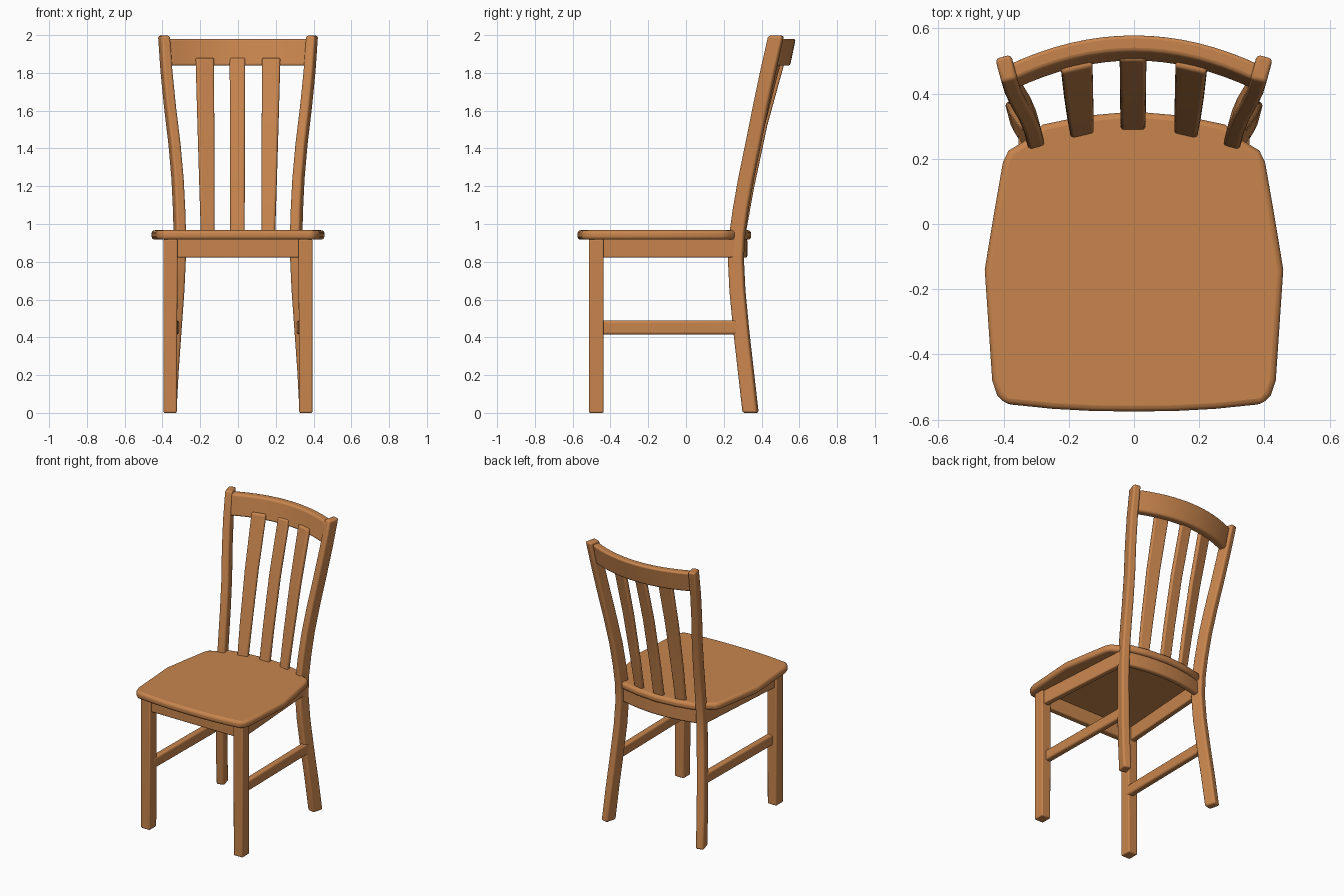
import bpy, bmesh, math
from mathutils import Vector

cube = bpy.data.objects.get("Cube")
if cube:
    bpy.data.objects.remove(cube)

wood = bpy.data.materials.new("warm wood")
wood.use_nodes = True
WOOD = (0.58, 0.235, 0.075, 1)
wood.diffuse_color = WOOD
wood.node_tree.nodes["Principled BSDF"].inputs["Base Color"].default_value = WOOD


def finish(name, bm, bevel):
    """Turn a bmesh into a wooden part with rounded edges."""
    bmesh.ops.recalc_face_normals(bm, faces=bm.faces)
    mesh = bpy.data.meshes.new(name)
    bm.to_mesh(mesh)
    bm.free()
    mesh.materials.append(wood)
    obj = bpy.data.objects.new(name, mesh)
    bpy.context.collection.objects.link(obj)
    bpy.ops.object.select_all(action='DESELECT')
    obj.select_set(True)
    bpy.context.view_layer.objects.active = obj
    bpy.ops.object.shade_smooth_by_angle(angle=math.radians(40))
    mod = obj.modifiers.new("rounded edges", 'BEVEL')
    mod.width, mod.segments = bevel, 3
    mod.limit_method, mod.angle_limit = 'ANGLE', math.radians(40)
    return obj


def sweep(name, stations, bevel=0.012):
    """Four-sided bar through stations of (centre, half side u, half side v)."""
    bm = bmesh.new()
    rings = []
    for c, u, v in stations:
        c, u, v = Vector(c), Vector(u), Vector(v)
        rings.append([bm.verts.new(p) for p in (c - u - v, c + u - v, c + u + v, c - u + v)])
    for a, b in zip(rings, rings[1:]):
        for i in range(4):
            j = (i + 1) % 4
            bm.faces.new((a[i], a[j], b[j], b[i]))
    bm.faces.new(rings[0])
    bm.faces.new(rings[-1])
    return finish(name, bm, bevel)


def upright(name, points, widths, depth, yaw, bevel=0.012):
    """Standing bar turned outward by yaw, its width changing bottom to top."""
    a = math.radians(yaw)
    n = len(points) - 1
    stations = []
    for i, p in enumerate(points):
        w = widths[0] + (widths[1] - widths[0]) * i / n
        u = Vector((math.cos(a), -math.sin(a), 0)) * w / 2
        v = Vector((math.sin(a), math.cos(a), 0)) * depth / 2
        stations.append((p, u, v))
    return sweep(name, stations, bevel)


def arc_rail(name, half, y_mid, sag, z0, z1, lean, thick, steps=16):
    """Rail curved in plan, leaning back by lean from bottom to top."""
    stations = []
    for i in range(steps + 1):
        x = half * (2 * i / steps - 1)
        t = x / half
        slope = -2 * sag * t / half
        nrm = Vector((-slope, 1, 0)).normalized() * thick / 2
        c = (x, y_mid - sag * t * t, (z0 + z1) / 2)
        stations.append((c, nrm, (0, lean / 2, (z1 - z0) / 2)))
    return sweep(name, stations)


# Seat board: half outline from front centre round to back centre
half = [(0, -.575), (.12, -.574), (.25, -.567), (.395, -.552), (.42, -.525),
        (.435, -.48), (.458, -.14), (.43, .03), (.402, .19), (.385, .225),
        (.335, .255), (.28, .305), (.15, .332), (0, .345)]
outline = half + [(-x, y) for x, y in half[-2:0:-1]]
bm = bmesh.new()
face = bm.faces.new([bm.verts.new((x, y, .917)) for x, y in outline])
top = bmesh.ops.extrude_face_region(bm, geom=[face])
bmesh.ops.translate(bm, vec=(0, 0, .05),
                    verts=[g for g in top["geom"] if isinstance(g, bmesh.types.BMVert)])
finish("seat", bm, 0.018)

# Curved back post path for the left side
post = [(.36, .342, 0), (.348, .317, .22), (.333, .293, .43), (.317, .272, .65),
        (.309, .264, .82), (.308, .272, .95), (.312, .29, 1.08), (.32, .318, 1.24),
        (.336, .355, 1.42), (.36, .395, 1.62), (.379, .435, 1.81), (.392, .477, 1.997)]

for side, s in (("left", 1), ("right", -1)):
    upright(side + "_back_post", [(s * x, y, z) for x, y, z in post],
            (.056, .05), .08, s * 15)
    upright(side + "_front_leg", [(s * .359, -.475, 0), (s * .357, -.475, .92)],
            (.07, .074), .078, 0, .008)
    # Side apron and stretcher run back to the post, tapering inward
    sweep(side + "_apron", [((s * .362, -.47, .872), (.02, 0, 0), (0, 0, .05)),
                            ((s * .312, .26, .872), (.02, 0, 0), (0, 0, .05))], .008)
    sweep(side + "_stretcher", [((s * .342, -.47, .452), (.022, 0, 0), (0, 0, .037)),
                                ((s * .332, .29, .452), (.022, 0, 0), (0, 0, .037))])
    upright(side + "_slat", [(s * .16, .28, .93), (s * .164, .325, 1.18),
                             (s * .17, .395, 1.52), (s * .176, .485, 1.88)],
            (.072, .098), .03, s * 13, .01)

# Centre slat
upright("centre_slat", [(-.003, .298, .93), (-.003, .343, 1.18),
                        (-.003, .415, 1.52), (-.003, .514, 1.88)],
        (.076, .082), .03, 0, .01)

# Front and back aprons, top rail
sweep("front_apron", [((x, -.475, .872), (0, .022, 0), (0, 0, .05)) for x in (-.35, .35)], .008)
arc_rail("back_apron", .3, .305, .045, .822, .922, 0, .04)
arc_rail("top_rail", .378, .54, .09, 1.838, 1.98, .03, .052)
